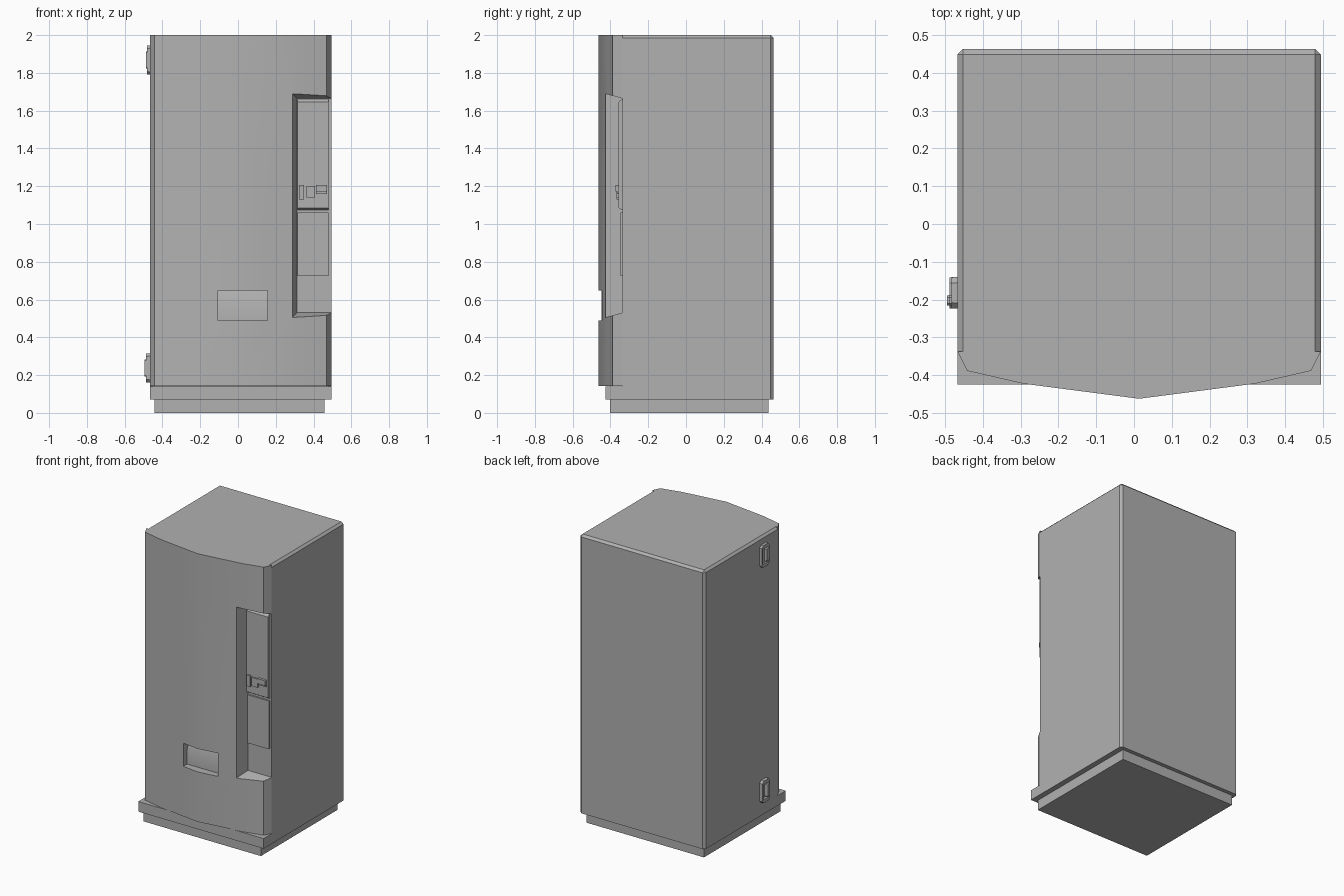
import bpy, bmesh

if "Cube" in bpy.data.objects:
    bpy.data.objects.remove(bpy.data.objects["Cube"])

GREY = bpy.data.materials.new("grey_paint")
GREY.diffuse_color = (0.44, 0.44, 0.44, 1.0)
GREY.use_nodes = True
GREY.node_tree.nodes["Principled BSDF"].inputs["Base Color"].default_value = GREY.diffuse_color


def mesh_object(name, bm):
    bmesh.ops.recalc_face_normals(bm, faces=bm.faces)
    mesh = bpy.data.meshes.new(name)
    bm.to_mesh(mesh)
    bm.free()
    mesh.materials.append(GREY)
    obj = bpy.data.objects.new(name, mesh)
    bpy.context.collection.objects.link(obj)
    return obj


def loft(name, ring_a, ring_b):
    """Closed solid between two rings with equal point counts."""
    bm = bmesh.new()
    a = [bm.verts.new(p) for p in ring_a]
    b = [bm.verts.new(p) for p in ring_b]
    n = len(a)
    bm.faces.new(a)
    bm.faces.new(b)
    for i in range(n):
        j = (i + 1) % n
        bm.faces.new((a[i], a[j], b[j], b[i]))
    return mesh_object(name, bm)


def box(name, x0, x1, y0, y1, z0, z1):
    ring = [(x0, y0), (x1, y0), (x1, y1), (x0, y1)]
    return loft(name, [(x, y, z0) for x, y in ring], [(x, y, z1) for x, y in ring])


def prism_x(name, profile, x0, x1):
    """Extrude a (y, z) profile along x."""
    return loft(name, [(x0, y, z) for y, z in profile], [(x1, y, z) for y, z in profile])


def cut(target, cutter):
    mod = target.modifiers.new("cut", 'BOOLEAN')
    mod.operation = 'DIFFERENCE'
    mod.solver = 'EXACT'
    mod.object = cutter
    bpy.context.view_layer.objects.active = target
    bpy.ops.object.modifier_apply(modifier=mod.name)
    bpy.data.objects.remove(cutter)


LEFT, RIGHT, MID = -0.467, 0.494, 0.0135
SEAM = -0.337          # plane where door meets cabinet

# Cabinet with chamfered top and rear edges
cabinet = box("cabinet", LEFT, RIGHT, SEAM, 0.463, 0.07, 2.0)
bm = bmesh.new()
bm.from_mesh(cabinet.data)
edges = []
for e in bm.edges:
    mid = (e.verts[0].co + e.verts[1].co) / 2
    top, back = mid.z > 1.99, mid.y > 0.45
    side = abs(mid.x - MID) > 0.4
    if (top and (side or back)) or (back and side):
        edges.append(e)
bmesh.ops.bevel(bm, geom=edges, offset=0.015, segments=1, affect='EDGES')
bm.to_mesh(cabinet.data)
bm.free()

# Plinth and front step
box("plinth", -0.443, 0.457, -0.402, 0.436, 0.0, 0.07)
box("front_step", LEFT, RIGHT, -0.425, SEAM, 0.07, 0.14)

# Bowed door from a mirrored plan profile
half = [(0.4805, SEAM), (0.455, -0.388), (0.307, -0.422)]
plan = ([(MID - x, y) for x, y in half] + [(MID, -0.462)]
        + [(MID + x, y) for x, y in reversed(half)])
door = loft("door", [(x, y, 0.142) for x, y in plan], [(x, y, 2.0) for x, y in plan])


# Tapered control recess, open on the right side
def recess_ring(y, x, z0, z1):
    return [(x, y, z0), (0.6, y, z0), (0.6, y, z1), (x, y, z1)]


cut(door, loft("recess_cutter", recess_ring(-0.50, 0.268, 0.485, 1.71),
               recess_ring(-0.30, 0.323, 0.541, 1.654)))

# Delivery slot with a sloped flap above its back wall
slot = [(-0.55, 0.648), (-0.385, 0.648), (-0.405, 0.58),
        (-0.405, 0.488), (-0.55, 0.488)]
cut(door, prism_x("slot_cutter", slot, -0.107, 0.156))
for o in bpy.context.selected_objects:
    o.select_set(False)
door.select_set(True)
bpy.context.view_layer.objects.active = door
bpy.ops.object.shade_smooth_by_angle(angle=0.5)

# Panels in the control recess
prism_x("selection_panel", [(SEAM, 1.663), (-0.357, 1.645), (-0.357, 1.085), (SEAM, 1.073)],
        0.316, 0.48)
box("lower_panel", 0.316, 0.48, -0.348, SEAM, 0.726, 1.06)

# Payment fittings
box("coin_slot", 0.323, 0.35, -0.368, -0.35, 1.13, 1.207)
box("return_plate", 0.362, 0.407, -0.368, -0.35, 1.14, 1.20)
box("note_slot", 0.412, 0.47, -0.374, -0.35, 1.172, 1.207)
box("note_tray", 0.412, 0.47, -0.365, -0.35, 1.16, 1.172)


# Locks on the left side: chamfered plate plus raised handle
def lock(name, zc, out):
    def ring(x, hy, hz, c, yc):
        pts = [(hy, hz - c), (hy - c, hz), (c - hy, hz), (-hy, hz - c),
               (-hy, c - hz), (c - hy, -hz), (hy - c, -hz), (hy, c - hz)]
        return [(x, yc + y, zc + z) for y, z in pts]

    plate = loft(name + "_plate", ring(LEFT + 0.005, 0.042, 0.078, 0.015, -0.182),
                 ring(LEFT - out * 0.75, 0.041, 0.076, 0.015, -0.182))
    cut(plate, box("well", -0.6, LEFT - 0.004, -0.21, -0.153, zc - 0.052, zc + 0.052))
    loft(name + "_handle", ring(LEFT, 0.017, 0.05, 0.006, -0.202),
         ring(LEFT - out, 0.013, 0.044, 0.006, -0.202))


lock("upper_lock", 1.868, 0.021)
lock("lower_lock", 0.238, 0.028)
